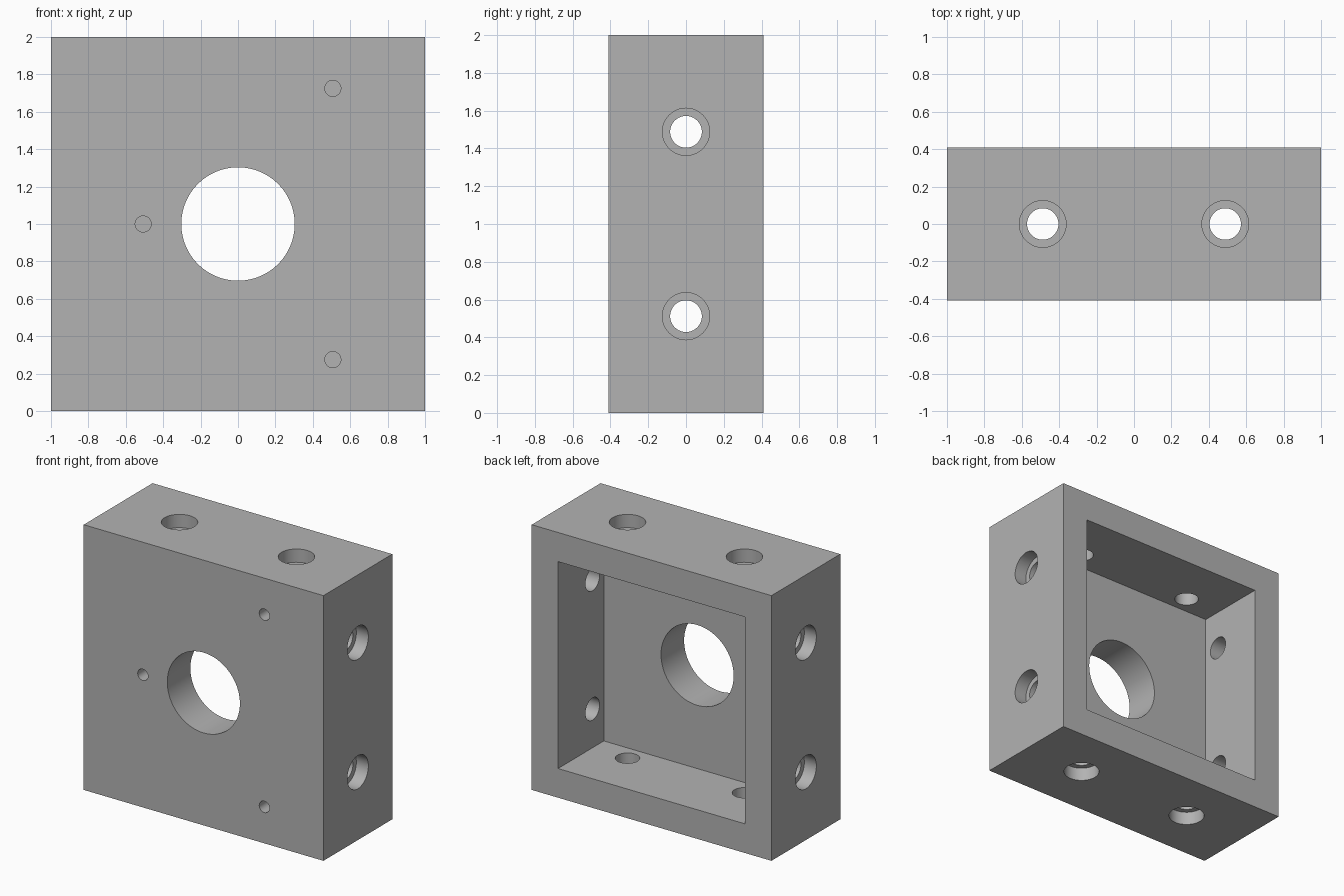
import bpy
from math import radians
from mathutils import Vector

WIDTH, DEPTH, HEIGHT = 2.0, 0.82, 2.0
WALL = 0.22             # side wall thickness
FLOOR_Y = -0.135        # inner face of the front plate
SPACING = 0.488         # side hole offset from the centre
CENTRE = Vector((0, 0, HEIGHT / 2))
X, Y, Z = Vector((1, 0, 0)), Vector((0, 1, 0)), Vector((0, 0, 1))

default = bpy.data.objects.get("Cube")
if default:
    bpy.data.objects.remove(default, do_unlink=True)

grey = bpy.data.materials.new("plain grey")
grey.use_nodes = True
colour = (0.45, 0.45, 0.45, 1)
grey.diffuse_color = colour
grey.node_tree.nodes["Principled BSDF"].inputs["Base Color"].default_value = colour


def box(name, low, high):
    low, high = Vector(low), Vector(high)
    bpy.ops.mesh.primitive_cube_add(size=1, location=(low + high) / 2)
    obj = bpy.context.object
    obj.name = name
    obj.scale = high - low
    bpy.ops.object.transform_apply(location=True, rotation=True, scale=True)
    obj.data.materials.append(grey)
    return obj


def rod(name, start, end, radius, sides=48):
    axis = end - start
    bpy.ops.mesh.primitive_cylinder_add(
        vertices=sides, radius=radius, depth=axis.length,
        location=(start + end) / 2,
        rotation=axis.to_track_quat('Z', 'Y').to_euler())
    obj = bpy.context.object
    obj.name = name
    obj.data.materials.append(grey)
    return obj


def cut(target, cutter):
    cutter.hide_render = True
    mod = target.modifiers.new("cut", 'BOOLEAN')
    mod.operation = 'DIFFERENCE'
    mod.solver = 'EXACT'
    mod.object = cutter
    bpy.ops.object.select_all(action='DESELECT')
    bpy.context.view_layer.objects.active = target
    target.select_set(True)
    bpy.ops.object.modifier_apply(modifier=mod.name)
    bpy.data.objects.remove(cutter, do_unlink=True)


# Block with a square pocket open at the back
housing = box("housing", (-WIDTH / 2, -DEPTH / 2, 0), (WIDTH / 2, DEPTH / 2, HEIGHT))
inner = WIDTH / 2 - WALL
cut(housing, box("pocket_cutter", (-inner, FLOOR_Y, WALL),
                 (inner, DEPTH, HEIGHT - WALL)))

# Large bore through the front plate
cut(housing, rod("bore_cutter", CENTRE - Y, CENTRE + Y, 0.303, 96))

# Three blind holes in the front face
for x, z in ((-0.507, 0), (0.507, 0.725), (0.507, -0.725)):
    spot = CENTRE + Vector((x, 0, z))
    cut(housing, rod("blind_hole_cutter", spot - Y, spot - Y * 0.23, 0.043, 32))

# Counterbored holes through all four side walls
for axis, across in ((X, Z), (Z, X)):
    for offset in (-SPACING, SPACING):
        spot = CENTRE + across * offset
        cut(housing, rod("through_hole_cutter", spot - axis * 1.2, spot + axis * 1.2, 0.084))
        for side in (-1, 1):
            cut(housing, rod("counterbore_cutter", spot + axis * side * 0.9,
                             spot + axis * side * 1.2, 0.125))

# Smooth hole walls, sharp edges elsewhere
bpy.context.view_layer.objects.active = housing
housing.select_set(True)
bpy.ops.object.shade_smooth_by_angle(angle=radians(30))
